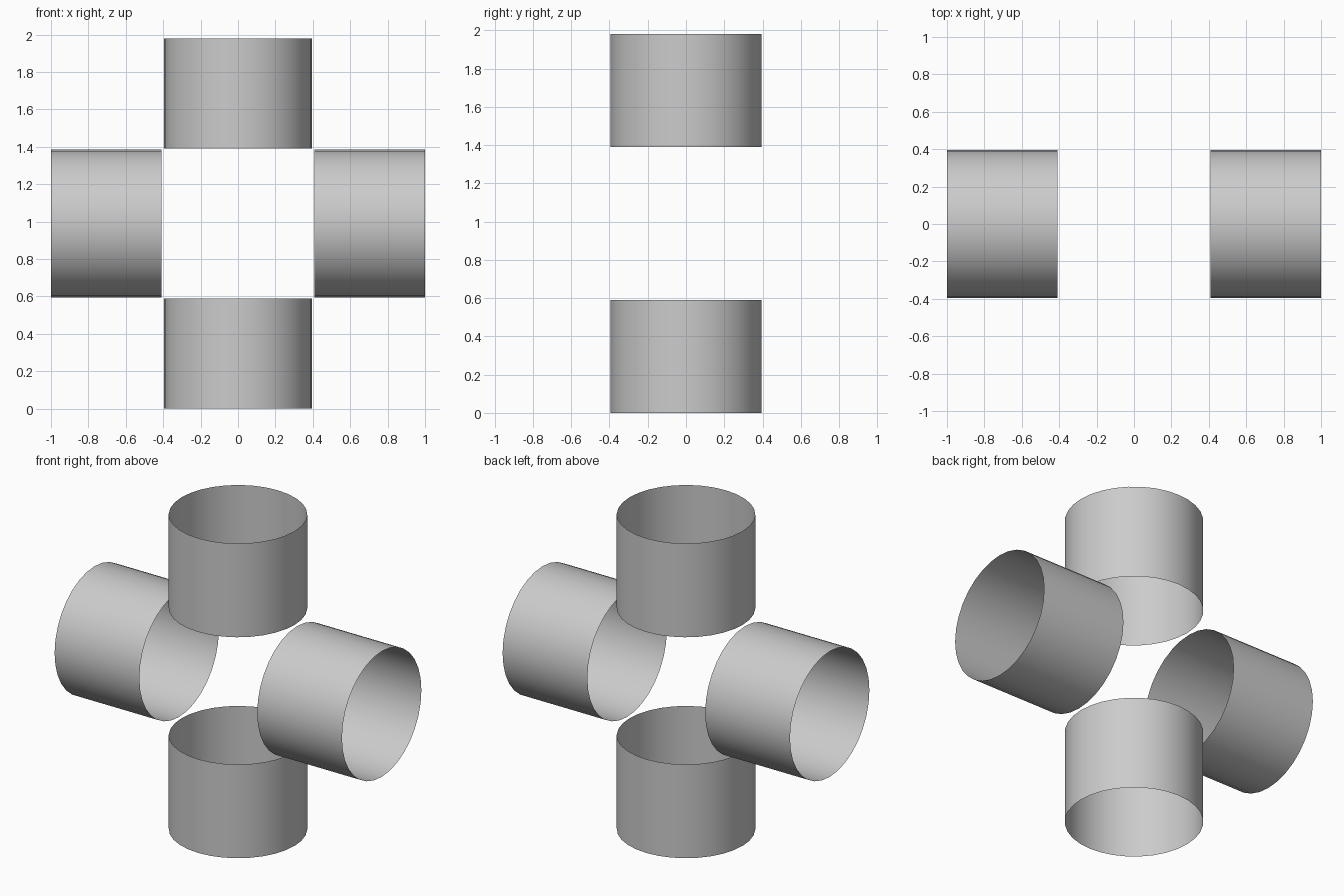
import bpy
from math import pi

if "Cube" in bpy.data.objects:
    bpy.data.objects.remove(bpy.data.objects["Cube"], do_unlink=True)

RADIUS = 0.395
LENGTH = 0.59
CENTRE_Z = 0.99

# Single plain grey for every tube
grey = bpy.data.materials.new("light_grey")
grey.use_nodes = True
colour = (0.6, 0.6, 0.6, 1)
grey.diffuse_color = colour
grey.node_tree.nodes["Principled BSDF"].inputs["Base Color"].default_value = colour


def tube(name, location, tilt=0):
    """Open-ended thin sleeve, smooth around its wall."""
    bpy.ops.mesh.primitive_cylinder_add(
        vertices=32, radius=RADIUS, depth=LENGTH, end_fill_type='NOTHING',
        location=location, rotation=(0, tilt, 0))
    obj = bpy.context.object
    obj.name = name
    obj.data.materials.append(grey)
    bpy.ops.object.shade_smooth_by_angle()
    return obj


# Upright tubes, below and above the open centre
tube("lower_tube", (0, 0, LENGTH / 2))
tube("upper_tube", (0, 0, 2 * CENTRE_Z - LENGTH / 2))

# Sideways tubes, left and right of the open centre
for name, side in (("left_tube", 1), ("right_tube", -1)):
    tube(name, (side * (1 - LENGTH / 2), 0, CENTRE_Z), side * pi / 2)
